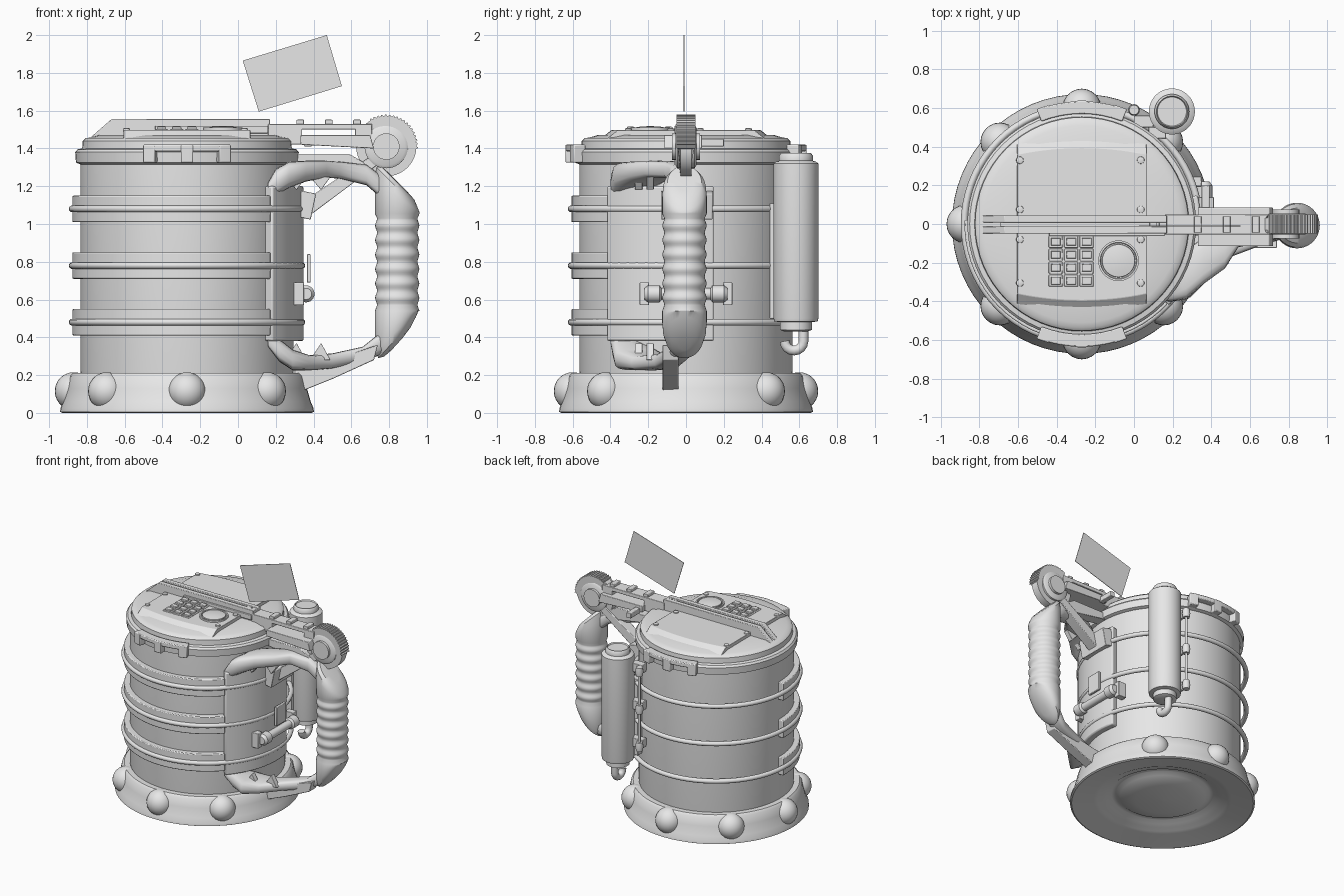
import bpy, bmesh, math
from mathutils import Matrix

cube = bpy.data.objects.get("Cube")
if cube:
    bpy.data.objects.remove(cube, do_unlink=True)

grey = bpy.data.materials.new("light grey")
grey.use_nodes = True
COLOUR = (0.8, 0.8, 0.8, 1)
grey.diffuse_color = COLOUR
grey.node_tree.nodes["Principled BSDF"].inputs["Base Color"].default_value = COLOUR
CX = -0.27  # axis of the vessel


def finish(name, bm, angle=35, bevel=0):
    bmesh.ops.recalc_face_normals(bm, faces=bm.faces)
    mesh = bpy.data.meshes.new(name)
    bm.to_mesh(mesh)
    bm.free()
    ob = bpy.data.objects.new(name, mesh)
    bpy.context.collection.objects.link(ob)
    mesh.materials.append(grey)
    bpy.ops.object.select_all(action='DESELECT')
    ob.select_set(True)
    bpy.context.view_layer.objects.active = ob
    bpy.ops.object.shade_smooth_by_angle(angle=math.radians(angle))
    if bevel:
        mod = ob.modifiers.new("edge", 'BEVEL')
        mod.width, mod.segments = bevel, 2


def skin(bm, rings):
    """Join rings of points with quads and cap both ends."""
    vs = [[bm.verts.new(p) for p in ring] for ring in rings]
    n = len(vs[0])
    for a, b in zip(vs, vs[1:]):
        for i in range(n):
            bm.faces.new((a[i], a[(i + 1) % n], b[(i + 1) % n], b[i]))
    bm.faces.new(vs[0][::-1])
    bm.faces.new(vs[-1])


def lathe(name, profile, centre=(CX, 0), seg=64, axis='Z', z=0, warp=None):
    bm = bmesh.new()
    turn = [2 * math.pi * i / seg for i in range(seg)]
    skin(bm, [[(r * math.cos(t), r * math.sin(t), h) for t in turn] for r, h in profile])
    if warp:
        warp(bm)
    if axis == 'Y':
        bmesh.ops.rotate(bm, verts=bm.verts, matrix=Matrix.Rotation(math.pi / 2, 3, 'X'))
    bmesh.ops.translate(bm, verts=bm.verts, vec=(centre[0], centre[1], z))
    finish(name, bm)


def arc(name, a0, a1, r0, r1, z0, z1, bevel=0.006):
    """Curved slab around the vessel axis, angles in degrees."""
    steps = max(3, int((a1 - a0) / 5))
    rings = []
    for i in range(steps + 1):
        t = math.radians(a0 + (a1 - a0) * i / steps)
        rings.append([(CX + r * math.cos(t), r * math.sin(t), h)
                      for r, h in ((r0, z0), (r1, z0), (r1, z1), (r0, z1))])
    bm = bmesh.new()
    skin(bm, rings)
    finish(name, bm, bevel=bevel)


def box(name, x, y, z, bevel=0.004, tilt=0):
    bm = bmesh.new()
    bmesh.ops.create_cube(bm, size=1)
    bmesh.ops.scale(bm, verts=bm.verts, vec=(x[1] - x[0], y[1] - y[0], z[1] - z[0]))
    bmesh.ops.rotate(bm, verts=bm.verts, matrix=Matrix.Rotation(math.radians(tilt), 3, 'Y'))
    bmesh.ops.translate(bm, verts=bm.verts, vec=(sum(x) / 2, sum(y) / 2, sum(z) / 2))
    finish(name, bm, bevel=bevel)


def prism(name, outline, y0, y1, bevel=0.004):
    bm = bmesh.new()
    skin(bm, [[(x, y, z) for x, z in outline] for y in (y0, y1)])
    finish(name, bm, bevel=bevel)


def loft(name, stations, power=0.6):
    """Rounded arm through stations of x, y, z, half depth, half height."""
    rings = []
    for x, y, z, w, h in stations:
        ring = []
        for i in range(16):
            c, s = math.cos(math.pi * i / 8), math.sin(math.pi * i / 8)
            ring.append((x, y + w * math.copysign(abs(c) ** power, c),
                         z + h * math.copysign(abs(s) ** power, s)))
        rings.append(ring)
    bm = bmesh.new()
    skin(bm, rings)
    finish(name, bm, angle=50)


def tube(name, points, radius, cyclic=False):
    curve = bpy.data.curves.new(name, 'CURVE')
    curve.dimensions = '3D'
    curve.bevel_depth, curve.bevel_resolution, curve.use_fill_caps = radius, 3, True
    spline = curve.splines.new('POLY')
    spline.points.add(len(points) - 1)
    for p, co in zip(spline.points, points):
        p.co = (*co, 1)
    spline.use_cyclic_u = cyclic
    spline.use_smooth = True
    curve.materials.append(grey)
    bpy.context.collection.objects.link(bpy.data.objects.new(name, curve))


def around(radius, z, n=72):
    return [(CX + radius * math.cos(2 * math.pi * i / n),
             radius * math.sin(2 * math.pi * i / n), z) for i in range(n)]


# Flared foot with a dished underside, and its round studs
lathe("base", [(0.01, 0.02), (0.2, 0.03), (0.31, 0.055), (0.34, 0.075), (0.37, 0.075), (0.4, 0.055),
               (0.44, 0.05), (0.47, 0.035), (0.5, 0.03), (0.66, 0), (0.672, 0.006), (0.67, 0.025),
               (0.655, 0.06), (0.635, 0.13), (0.62, 0.195), (0.605, 0.21), (0.5, 0.21)])
for k in range(1, 8):
    t = k * math.pi / 4
    bm = bmesh.new()
    bmesh.ops.create_uvsphere(bm, u_segments=24, v_segments=14, radius=0.1)
    bmesh.ops.translate(bm, verts=bm.verts,
                        vec=(CX + 0.6 * math.cos(t), 0.6 * math.sin(t), 0.115))
    finish("base_stud", bm)

# Vessel, hoops and front bands
lathe("body", [(0.56, 0.19), (0.565, 0.22), (0.565, 1.34)])
for z in (0.48, 0.78, 1.08):
    tube("hoop", around(0.608, z), 0.018, True)
    arc("front_band", 178, 317, 0.55, 0.607, z - 0.07, z + 0.07)

# Handle mounting panel
arc("mount_panel", -43, 14, 0.56, 0.617, 0.38, 1.2, 0.01)

# Lid with raised deck
lathe("lid", [(0.55, 1.31), (0.588, 1.325), (0.592, 1.38), (0.58, 1.395), (0.555, 1.4),
              (0.552, 1.44), (0.535, 1.455), (0.51, 1.458), (0.47, 1.47), (0.3, 1.472)])
rings = []
for z, grow in ((1.45, 0.06), (1.497, 0)):
    edge = [(CX + 0.335 * i / 8, 0.395 + grow - 0.035 * (i / 8) ** 2) for i in range(-8, 9)]
    rings.append([(x, y, z) for x, y in edge] + [(x, -y, z) for x, y in reversed(edge)])
bm = bmesh.new()
skin(bm, rings)
finish("lid_deck", bm, bevel=0.003)
for side in (90, 270):
    arc("latch_rail", side - 21, side + 21, 0.57, 0.635, 1.385, 1.42)
    for d in (-18.5, 0, 18.5):
        arc("latch_tooth", side + d - 3, side + d + 3, 0.57, 0.638, 1.325, 1.42)
for x in (-0.59, 0.035):
    for y in (-0.305, -0.08, 0.075, 0.33):
        lathe("screw", [(0.02, 1.49), (0.018, 1.505), (0.012, 1.507)], (x, y), 16)

# Keypad and round button
for i in range(3):
    for j in range(4):
        x, y = -0.405 + 0.08 * i, -0.092 - 0.067 * j
        box("key_frame", (x - 0.036, x + 0.036), (y - 0.031, y + 0.031), (1.49, 1.502))
        box("key", (x - 0.025, x + 0.025), (y - 0.02, y + 0.02), (1.495, 1.515))
lathe("round_button", [(0.105, 1.49), (0.105, 1.51), (0.095, 1.51), (0.092, 1.5), (0.086, 1.5),
                       (0.084, 1.51), (0.05, 1.516), (0.01, 1.518)], (-0.08, -0.19), 40)

# Long top bar with a slotted arm reaching the wheel
rail = [(-0.79, 1.45), (-0.67, 1.555), (0.17, 1.555), (0.17, 1.45)]
prism("top_bar_back", rail, 0.008, 0.045)
prism("top_bar_front", rail, -0.05, -0.012)
box("top_bar_core", (-0.69, 0.17), (-0.02, 0.02), (1.45, 1.53))
box("deck_slot_cover", (-0.44, 0.16), (-0.062, -0.04), (1.48, 1.52))
box("arm_upper", (0.16, 0.7), (-0.055, 0.05), (1.5, 1.53))
prism("arm_root", [(0.16, 1.51), (0.16, 1.45), (0.2, 1.42), (0.34, 1.42), (0.34, 1.51)], -0.055, 0.05)
prism("arm_lower", [(0.33, 1.47), (0.33, 1.42), (0.72, 1.4), (0.7, 1.47)], -0.115, 0.085)
box("arm_block_outer", (0.62, 0.71), (-0.055, 0.05), (1.42, 1.53))
for x in (0.1, 0.15, 0.33, 0.48, 0.63):
    box("arm_lug", (x - 0.02, x + 0.02), (-0.045, 0.04), (1.5, 1.552))
box("arm_pin", (0.35, 0.39), (0.07, 0.2), (1.41, 1.45))


# Wheel with a toothed upper arc, hubs and folding link
def teeth(bm):
    for i, v in enumerate(bm.verts):
        toothed = -5 < math.degrees(math.atan2(v.co.y, v.co.x)) < 125
        if not toothed:
            v.co.z *= 0.6
        if not toothed or i % 4 < 2:
            v.co.x *= 0.955
            v.co.y *= 0.955


lathe("wheel", [(0.167, -0.05), (0.167, 0.05)], (0.785, 0), 200, 'Y', 1.412, teeth)
lathe("wheel_hub", [(0.1, -0.055), (0.115, -0.045), (0.115, 0.045), (0.1, 0.055)], (0.785, 0), 40, 'Y', 1.41)
lathe("wheel_axle", [(0.07, -0.075), (0.07, 0.075)], (0.785, 0), 32, 'Y', 1.41)
prism("folding_link", [(0.34, 1.03), (0.4, 1.06), (0.76, 1.33), (0.72, 1.37), (0.36, 1.13)], -0.045, 0.04)
box("link_bracket", (0.32, 0.4), (-0.13, 0.14), (1.03, 1.17), tilt=12)


# Ribbed grip with mitred ends
def mitre(bm):
    for v in bm.verts:
        if v.co.z > 1.06:
            v.co.z -= v.co.x * min(1, (v.co.z - 1.06) / 0.12)
        elif v.co.z < 0.54:
            v.co.z += v.co.x * 1.1 * min(1, (0.54 - v.co.z) / 0.12)


grip = [(0.03, 0.365), (0.07, 0.375), (0.1, 0.4), (0.114, 0.435), (0.118, 0.48), (0.118, 0.54)]
for i in range(48):
    grip.append((0.112 - 0.005 * math.cos(math.pi * i / 4), 0.57 + 0.46 * i / 48))
grip += [(0.107, 1.03), (0.118, 1.055), (0.118, 1.15), (0.112, 1.19), (0.09, 1.22), (0.05, 1.225)]
lathe("grip", grip, (0.843, -0.008), 40, warp=mitre)

# Claw shaped arms joining grip and panel
loft("upper_claw", [(0.16, -0.36, 1.18, 0.04, 0.04), (0.2, -0.32, 1.22, 0.08, 0.07),
                    (0.27, -0.26, 1.26, 0.13, 0.07), (0.36, -0.19, 1.28, 0.12, 0.055),
                    (0.47, -0.13, 1.29, 0.1, 0.045), (0.54, -0.06, 1.285, 0.06, 0.045),
                    (0.68, -0.03, 1.26, 0.06, 0.055), (0.78, -0.01, 1.18, 0.06, 0.06),
                    (0.84, 0, 1.07, 0.04, 0.05)])
prism("upper_strut", [(0.28, 1.37), (0.59, 1.37), (0.66, 1.33), (0.74, 1.23), (0.66, 1.26), (0.28, 1.32)], -0.06, 0.03)
loft("lower_claw", [(0.16, -0.36, 0.38, 0.04, 0.03), (0.22, -0.31, 0.33, 0.08, 0.06),
                    (0.29, -0.25, 0.28, 0.13, 0.055), (0.38, -0.18, 0.265, 0.11, 0.04),
                    (0.5, -0.1, 0.275, 0.07, 0.04), (0.66, -0.05, 0.31, 0.06, 0.04),
                    (0.76, -0.01, 0.37, 0.07, 0.06), (0.84, 0, 0.5, 0.05, 0.07)])
prism("lower_blade", [(0.3, 0.1), (0.5, 0.18), (0.72, 0.28), (0.74, 0.36), (0.5, 0.28), (0.3, 0.24)], -0.125, -0.04)
for z, tip in ((1.25, 1.18), (0.28, 0.37)):
    for x, y in ((0.3, -0.24), (0.43, -0.18)):
        prism("claw_spike", [(x - 0.05, z), (x + 0.06, z), (x + 0.01, tip)], y - 0.03, y + 0.01)

# Small cross bar under the grip
for s in (-1, 1):
    box("cross_bar_mount", (0.28, 0.35), (s * 0.22 - 0.025, s * 0.22 + 0.025), (0.57, 0.69))
lathe("cross_bar", [(0.03, -0.22), (0.045, -0.2), (0.045, -0.14), (0.03, -0.13), (0.03, 0.13),
                    (0.045, 0.14), (0.045, 0.2), (0.03, 0.22)], (0.36, 0), 24, 'Y', 0.63)
box("cross_bar_tab", (0.365, 0.385), (-0.06, 0.06), (0.69, 0.84))

# Canister at the back with hook and clips
TX, TY = 0.196, 0.582
lathe("canister", [(0.06, 0.43), (0.085, 0.44), (0.085, 0.48), (0.115, 0.485), (0.119, 0.5),
                   (0.119, 1.32), (0.105, 1.33), (0.09, 1.335), (0.09, 1.36), (0.08, 1.375),
                   (0.075, 1.365)], (TX, TY), 40)
tube("canister_hook", [(TX, TY - 0.01 - 0.05 * math.cos(a * math.pi / 8), 0.38 - 0.05 * math.sin(a * math.pi / 8))
                       for a in range(9)] + [(TX, TY + 0.04, 0.45)], 0.027)
box("canister_strip", (TX - 0.12, TX - 0.03), (TY - 0.14, TY - 0.08), (0.5, 1.11))
for z in (0.63, 0.93, 1.23):
    box("canister_clip", (0, 0.1), (0.5, 0.56), (z - 0.035, z + 0.035))
    lathe("clip_knob", [(0.025, z - 0.035), (0.03, z), (0.025, z + 0.035)], (0, 0.59), 16)
tube("clip_rod", [(0, 0.59, 0.6), (0, 0.59, 1.26)], 0.01)

# Thin floating card
prism("card", [(0.025, 1.865), (0.47, 2), (0.55, 1.73), (0.11, 1.595)], -0.012, -0.008, 0)
